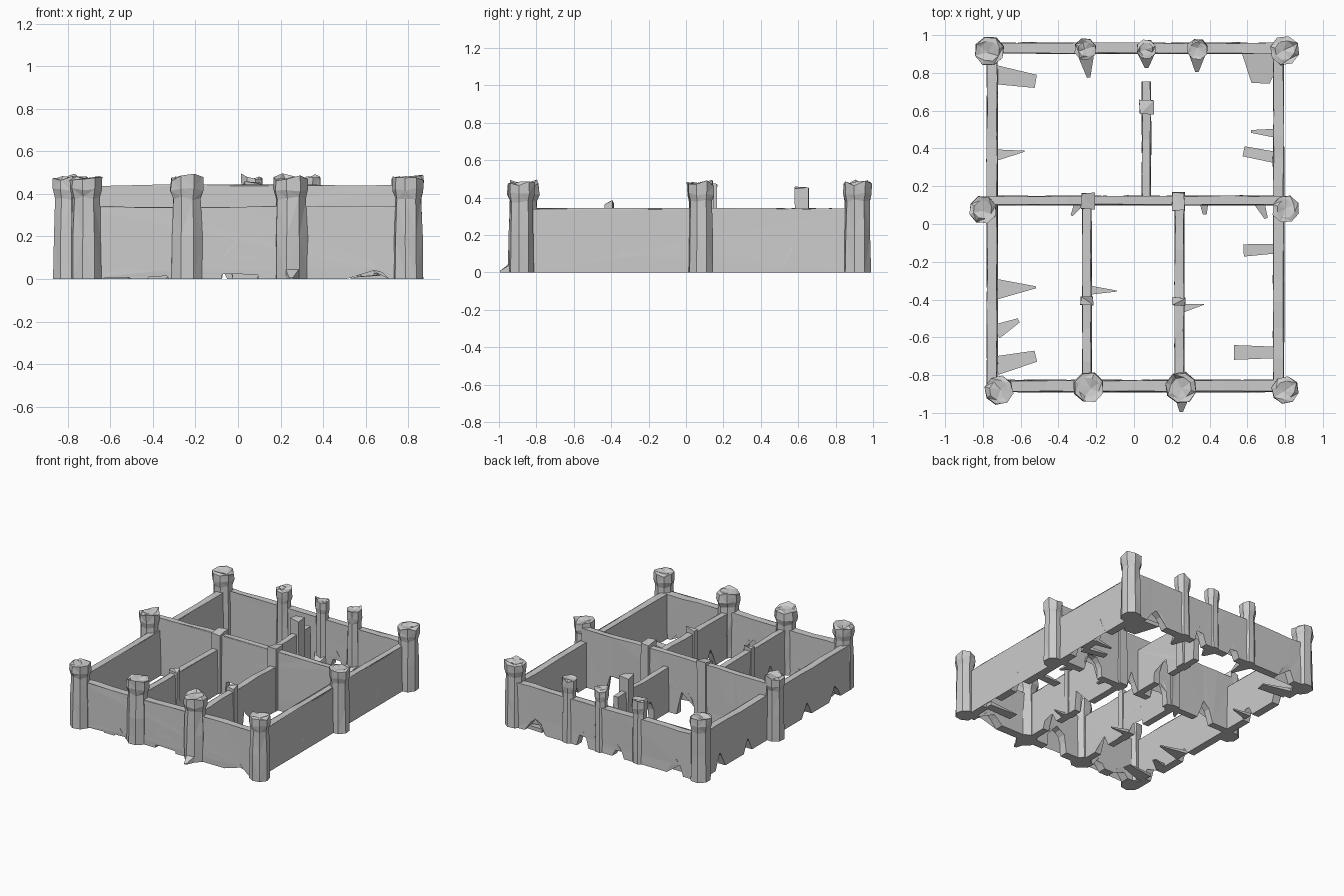
import bpy, bmesh, math, random
from mathutils import Vector

if "Cube" in bpy.data.objects:
    bpy.data.objects.remove(bpy.data.objects["Cube"])

random.seed(7)


def jit(a):
    return random.uniform(-a, a)


def finish(bm, name):
    bmesh.ops.recalc_face_normals(bm, faces=bm.faces[:])
    me = bpy.data.meshes.new(name)
    bm.to_mesh(me)
    bm.free()
    ob = bpy.data.objects.new(name, me)
    bpy.context.collection.objects.link(ob)
    return ob


def opening(c, w, h, kind):
    """Outline points of a doorway arch or a broken hole at the wall foot."""
    if kind == "arch":
        pts = [(c - w, 0), (c - w * .95, h * .5)]
        for i in range(1, 6):
            t = math.pi * (1 - i / 6)
            pts.append((c + w * .9 * math.cos(t), h * .5 + h * .5 * math.sin(t)))
        return pts + [(c + w * .95, h * .5), (c + w, 0)]
    return [(c - w, 0), (c - w * .55, h * (.6 + jit(.1))), (c + jit(w * .2), h),
            (c + w * .5, h * (.6 + jit(.15))), (c + w, 0)]


def wall(name, a, b, h, t, holes):
    """Upright slab from a to b; holes are (position along the wall axis, half width, height, kind)."""
    a, b = Vector(a), Vector(b)
    d = (b - a).normalized()
    n = Vector((-d.y, d.x))
    length = (b - a).length
    start = a.x if abs(d.x) > .5 else a.y
    pts = [(0, 0)]
    for c, w, hh, kind in sorted(holes):
        pts += opening(c - start, w, hh, kind)
    pts.append((length, 0))
    steps = max(3, int(length / .14))
    for i in range(steps, -1, -1):
        u = length * i / steps + (jit(.03) if 0 < i < steps else 0)
        pts.append((u, h + jit(.005)))
    bm = bmesh.new()
    sides = []
    for s in (-1, 1):
        vs = []
        for u, z in pts:
            off = s * t / 2 * (1 - .12 * z / h) + (jit(.003) if z > 0 else 0)
            p = a + d * u + n * off
            vs.append(bm.verts.new((p.x, p.y, z)))
        sides.append(vs)
        bm.faces.new(vs)
    for i in range(len(pts)):
        j = (i + 1) % len(pts)
        bm.faces.new((sides[0][i], sides[0][j], sides[1][j], sides[1][i]))
    bmesh.ops.triangulate(bm, faces=bm.faces[:], ngon_method="EAR_CLIP")
    finish(bm, name)


def tower(name, x, y, r, h=.47, sides=8):
    """Rough faceted column with a flared cap and chipped crown."""
    bm = bmesh.new()
    rings = []
    turn = math.pi / 8 + jit(.2)
    for k, z in ((1.0, 0), (.97, .2), (.9, h - .09), (1.06, h - .05), (1.04, h), (.7, h + .006)):
        ring = []
        for i in range(sides):
            t = turn + 2 * math.pi * i / sides
            rr = r * k * (1 + jit(.05))
            ring.append(bm.verts.new((x + rr * math.cos(t), y + rr * math.sin(t),
                                      z + (jit(.009) if z > .1 else 0))))
        rings.append(ring)
    for lo, hi in zip(rings, rings[1:]):
        for i in range(sides):
            j = (i + 1) % sides
            bm.faces.new((lo[i], lo[j], hi[j], hi[i]))
    bm.faces.new(rings[0][::-1])
    top = bm.verts.new((x + jit(.01), y + jit(.01), h - .004))
    for i in range(sides):
        bm.faces.new((rings[-1][i], rings[-1][(i + 1) % sides], top))
    # chipped crown corners
    for i in random.sample(range(sides), 2):
        rings[4][i].co.z += .018
    bmesh.ops.triangulate(bm, faces=bm.faces[:])
    finish(bm, name)


def block(name, x0, x1, y0, y1, h):
    """Square pier with a slanted, uneven head."""
    bm = bmesh.new()
    lo = [bm.verts.new((x, y, 0)) for x, y in ((x0, y0), (x1, y0), (x1, y1), (x0, y1))]
    hi = [bm.verts.new((v.co.x + jit(.005), v.co.y + jit(.005), h + jit(.012))) for v in lo]
    bm.faces.new(lo[::-1])
    bm.faces.new(hi)
    for i in range(4):
        j = (i + 1) % 4
        bm.faces.new((lo[i], lo[j], hi[j], hi[i]))
    bmesh.ops.triangulate(bm, faces=bm.faces[:])
    finish(bm, name)


def shard(name, root, tip, w, h=.03, tip_w=.4):
    """Low wedge of rubble lying on the ground, thick at the root."""
    root, tip = Vector(root), Vector(tip)
    d = (tip - root).normalized()
    n = Vector((-d.y, d.x))
    bm = bmesh.new()
    plan = [root - n * w, root + n * w, tip + n * w * tip_w, tip - n * w * tip_w]
    lo = [bm.verts.new((p.x, p.y, 0)) for p in plan]
    hi = [bm.verts.new((p.x, p.y, z)) for p, z in zip(plan, (h, h * .8, .008, .006))]
    bm.faces.new(lo[::-1])
    bm.faces.new(hi)
    for i in range(4):
        j = (i + 1) % 4
        bm.faces.new((lo[i], lo[j], hi[j], hi[i]))
    finish(bm, name)


R, A = "rough", "arch"
# outer walls
wall("front_wall", (-.75, -.857), (.79, -.857), .34, .066,
     [(-.57, .065, .07, R), (-.375, .05, .07, R), (.01, .085, .185, A), (.61, .1, .1, R)])
wall("back_wall", (-.77, .932), (.79, .932), .34, .06,
     [(-.58, .07, .12, R), (-.1, .05, .1, R), (.2, .05, .13, R), (.6, .09, .12, R)])
wall("right_wall", (.765, -.87), (.765, .92), .34, .06,
     [(-.63, .07, .09, R), (-.33, .07, .12, R), (.31, .06, .09, R), (.57, .07, .14, R)])
wall("left_wall", (-.752, -.87), (-.752, .92), .34, .06,
     [(-.68, .07, .1, R), (-.34, .06, .1, R), (.37, .05, .1, R), (.7, .06, .12, R)])
# tall cross wall and inner partitions
wall("cross_wall", (-.78, .125), (.78, .125), .44, .052,
     [(-.52, .07, .15, R), (-.1, .075, .19, A), (.14, .05, .14, R), (.5, .08, .15, A)])
wall("left_partition", (-.25, -.86), (-.25, .13), .34, .052,
     [(-.62, .07, .14, R), (-.25, .075, .19, A)])
wall("right_partition", (.24, -.86), (.24, .13), .34, .052,
     [(-.6, .07, .14, R), (-.25, .075, .19, A)])
wall("rear_partition", (.065, .14), (.065, .755), .34, .05, [(.4, .075, .17, A)])

# corner and wall towers
for i, (x, y, r) in enumerate([
        (-.715, -.88, .073), (-.24, -.865, .078), (.25, -.867, .08), (.8, -.88, .07),
        (-.802, .075, .07), (.803, .08, .07),
        (-.765, .915, .076), (-.258, .925, .056), (.065, .925, .05), (.335, .925, .054),
        (.798, .918, .074)]):
    tower("tower_%d" % (i + 1), x, y, r)

# piers on the inner walls
block("partition_pier_left", -.282, -.218, -.43, -.385, .365)
block("partition_pier_right", .207, .272, -.43, -.39, .375)
block("cross_pier_left", -.278, -.21, .08, .165, .46)
block("cross_pier_right", .2, .27, .07, .17, .47)
block("rear_pier", .03, .105, .585, .655, .45)

# fallen shards beside the walls
shards = [
    ((-.73, .79), (-.52, .755), .05, .7), ((-.73, .365), (-.58, .385), .03, .1),
    ((-.73, -.345), (-.52, -.335), .055, .1), ((-.73, -.57), (-.61, -.51), .04, .3),
    ((-.73, -.75), (-.52, -.7), .05, .6), ((.76, .48), (.62, .49), .025, .3),
    ((.76, .35), (.58, .385), .03, .9), ((.76, -.13), (.58, -.14), .025, 1.3),
    ((.76, -.68), (.53, -.68), .03, 1.3), ((.68, .93), (.67, .745), .12, .4),
    ((-.24, -.35), (-.09, -.355), .025, .1), ((.24, -.45), (.37, -.425), .025, .1),
    ((-.28, .13), (-.33, .045), .03, .2), ((.66, .12), (.7, .03), .03, .3),
    ((.37, .12), (.375, .05), .025, .4)]
for i, (a, b, w, tw) in enumerate(shards):
    shard("wall_shard_%d" % (i + 1), a, b, w, .03, tw)
# pointed feet of the rear towers and the front gate tower
for i, (a, b) in enumerate([((-.255, .9), (-.24, .775)), ((.065, .9), (.067, .825)),
                            ((.335, .9), (.333, .805)), ((.255, -.9), (.25, -.995))]):
    shard("tower_foot_%d" % (i + 1), a, b, .045, .08, .2)
